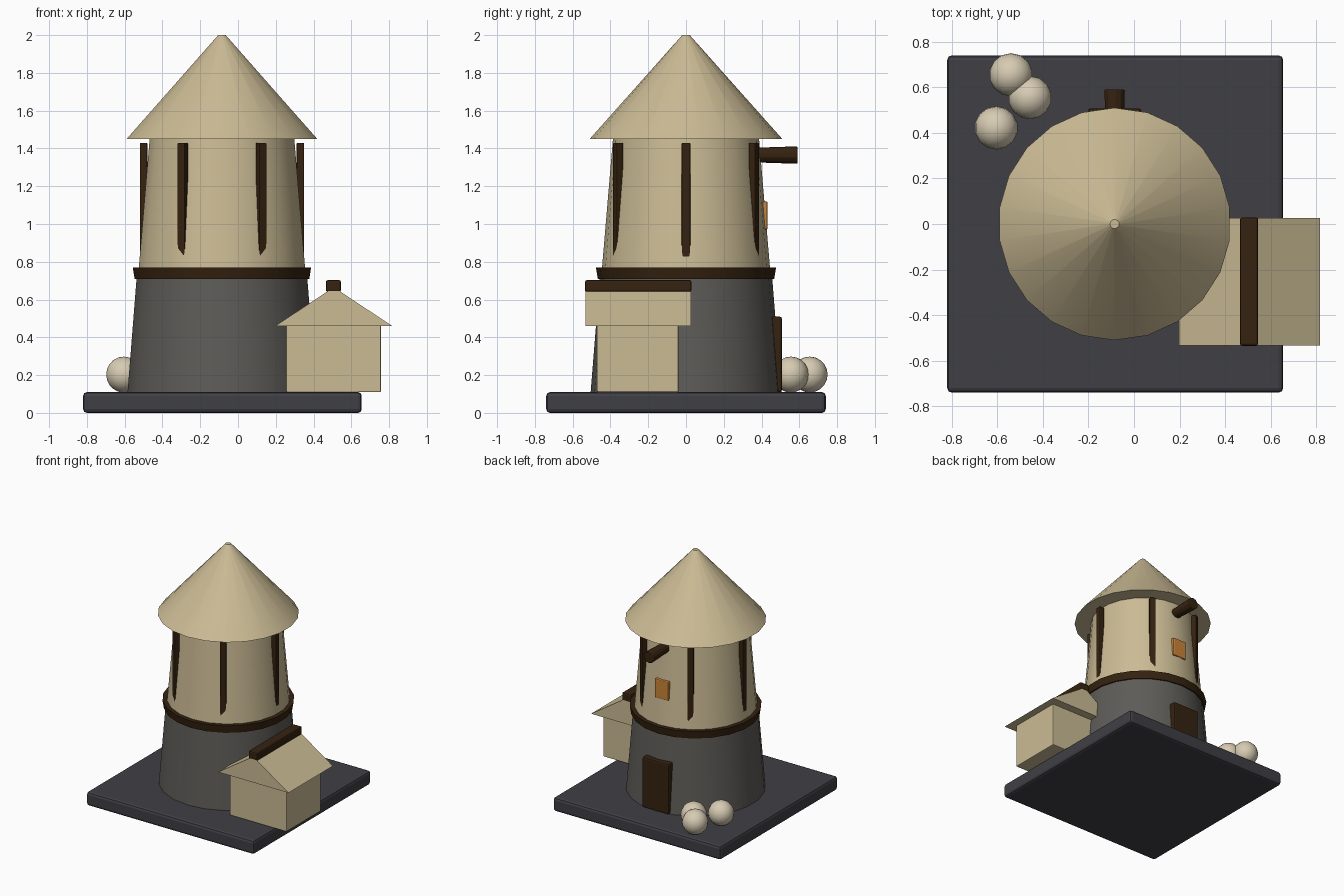
import bpy, math
from mathutils import Vector

cube = bpy.data.objects.get("Cube")
if cube:
    bpy.data.objects.remove(cube, do_unlink=True)


def material(name, color):
    m = bpy.data.materials.new(name)
    m.use_nodes = True
    rgba = (*color, 1)
    m.diffuse_color = rgba
    m.node_tree.nodes["Principled BSDF"].inputs["Base Color"].default_value = rgba
    return m


STRAW = material("straw", (0.60, 0.50, 0.30))
CREAM = material("cream sack", (0.68, 0.60, 0.45))
STONE = material("grey stone", (0.11, 0.105, 0.095))
SLATE = material("dark slate", (0.05, 0.05, 0.06))
WOOD = material("dark wood", (0.035, 0.016, 0.005))
GLOW = material("amber glass", (0.60, 0.23, 0.04))

AXIS = -0.085   # x of the tower axis
SIDES = 22


def finish(name, mat, bevel=0, smooth=True):
    ob = bpy.context.object
    ob.name = name
    ob.data.materials.append(mat)
    if bevel:
        mod = ob.modifiers.new("bevel", 'BEVEL')
        mod.width = bevel
        mod.segments = 2
    if smooth:
        bpy.ops.object.shade_smooth_by_angle(angle=math.radians(35))
    return ob


def box(name, mat, low, high, bevel=0, turn=0):
    low, high = Vector(low), Vector(high)
    bpy.ops.mesh.primitive_cube_add(size=1, location=(low + high) / 2, rotation=(0, 0, turn))
    ob = bpy.context.object
    ob.scale = high - low
    bpy.ops.object.transform_apply(location=False, rotation=False, scale=True)
    return finish(name, mat, bevel, smooth=False)


def drum(name, mat, r_low, r_high, z_low, z_high):
    bpy.ops.mesh.primitive_cone_add(vertices=SIDES, radius1=r_low, radius2=r_high,
                                    depth=z_high - z_low, location=(AXIS, 0, (z_low + z_high) / 2))
    return finish(name, mat)


# Ground slab
box("base_slab", SLATE, (-0.82, -0.74, 0), (0.655, 0.74, 0.11), 0.02)

# Tower
drum("stone_tower", STONE, 0.505, 0.456, 0.108, 0.72)
drum("wood_band", WOOD, 0.467, 0.477, 0.71, 0.77)
drum("upper_wall", STRAW, 0.447, 0.386, 0.74, 1.46)
drum("cone_roof", STRAW, 0.51, 0.02, 1.45, 2.0)

# Upright posts around the upper wall
for i in range(6):
    a = i * math.pi / 3
    x, y = AXIS + 0.415 * math.cos(a), 0.415 * math.sin(a)
    box(f"wall_post_{i + 1}", WOOD, (x - 0.02, y - 0.023, 0.78), (x + 0.02, y + 0.023, 1.43), 0.006, a)

# Door, window and hoist beam at the back
box("door", WOOD, (AXIS - 0.117, 0.44, 0.11), (AXIS + 0.117, 0.508, 0.51), 0.012)
box("window", GLOW, (AXIS - 0.06, 0.37, 0.97), (AXIS + 0.06, 0.432, 1.12), 0.008)
bpy.ops.mesh.primitive_cone_add(vertices=10, radius1=0.047, radius2=0.038, depth=0.28,
                                location=(AXIS, 0.45, 1.365), rotation=(math.pi / 2, 0, 0))
finish("hoist_beam", WOOD, 0.005)

# Side shed with a gabled roof
box("shed_walls", STRAW, (0.255, -0.472, 0.11), (0.757, -0.04, 0.47), 0.006)
profile = [(0.197, 0.46), (0.817, 0.46), (0.507, 0.665)]
verts = [(x, y, z) for y in (-0.533, 0.027) for x, z in profile]
faces = [(0, 1, 2), (5, 4, 3), (0, 3, 4, 1), (1, 4, 5, 2), (2, 5, 3, 0)]
mesh = bpy.data.meshes.new("shed_roof")
mesh.from_pydata(verts, [], faces)
mesh.materials.append(STRAW)
bpy.context.collection.objects.link(bpy.data.objects.new("shed_roof", mesh))
box("shed_ridge", WOOD, (0.465, -0.535, 0.64), (0.545, 0.029, 0.703), 0.01)

# Round sacks
for i, (x, y) in enumerate([(-0.54, 0.655), (-0.457, 0.555), (-0.605, 0.422)]):
    bpy.ops.mesh.primitive_uv_sphere_add(segments=14, ring_count=10, radius=0.095, location=(x, y, 0.203))
    finish(f"sack_{i + 1}", CREAM)
